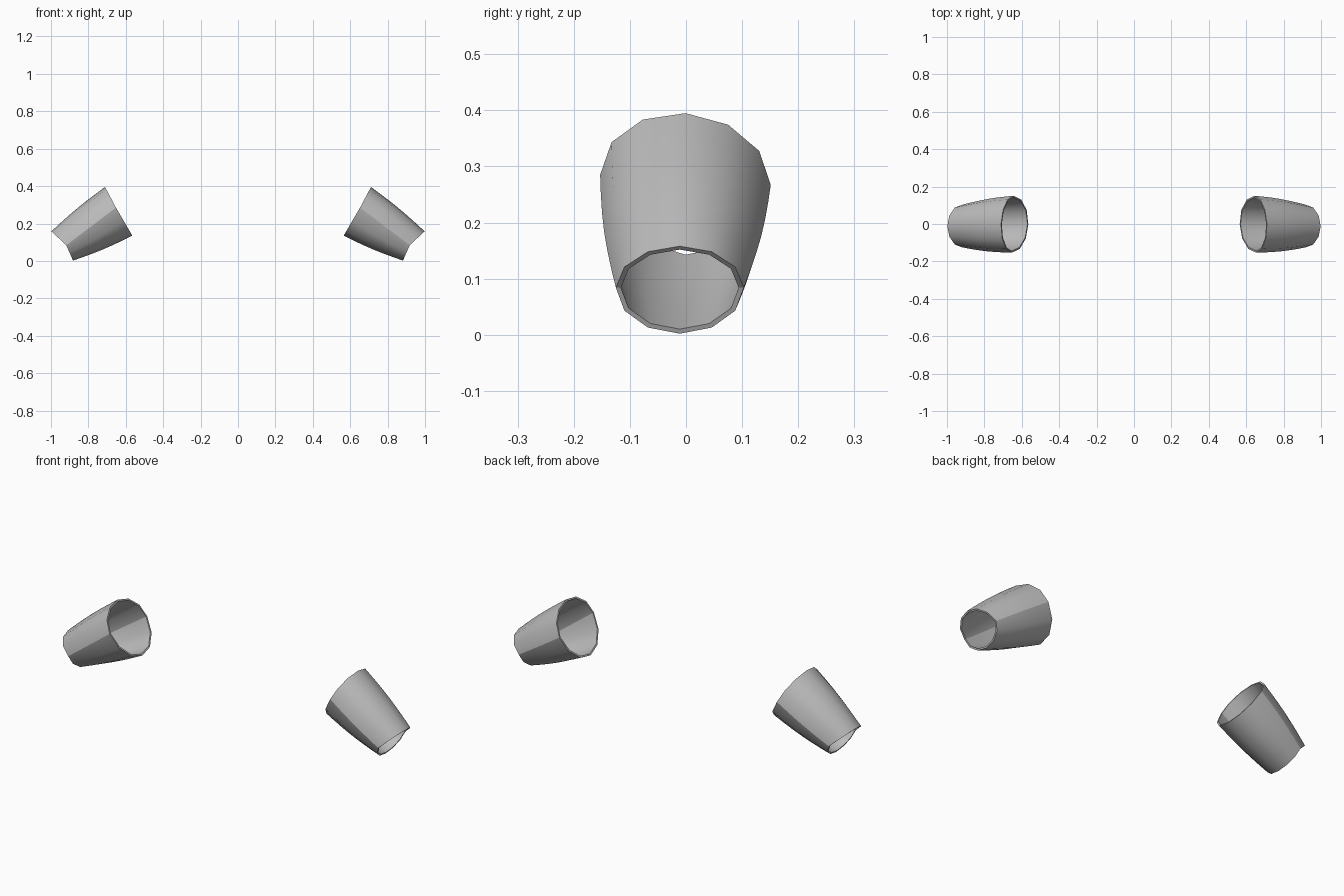
import bpy, bmesh
from math import sin, cos, pi, radians
from mathutils import Vector

cube = bpy.data.objects.get("Cube")
if cube:
    bpy.data.objects.remove(cube)

SIDES, STEPS, WALL = 12, 6, 0.009

grey = bpy.data.materials.new("plain grey")
grey.use_nodes = True
colour = (0.5, 0.5, 0.5, 1)
grey.diffuse_color = colour
grey.node_tree.nodes["Principled BSDF"].inputs["Base Color"].default_value = colour

# End openings: top, side crease and bottom points, centre y, half width, tilt
wide_end = dict(top=Vector((0.711, 0, 0.395)), side=Vector((0.648, 0, 0.276)),
                bottom=Vector((0.565, 0, 0.135)), y=-0.001, width=0.152, tilt=0.06)
cuff_end = dict(top=Vector((0.998, 0, 0.158)), side=Vector((0.918, 0, 0.084)),
                bottom=Vector((0.882, 0, 0.002)), y=-0.011, width=0.114, tilt=0.0)


def end_point(end, angle, inset):
    """Point on an opening whose upper and lower halves fold at the side crease."""
    s, c = sin(angle), cos(angle)
    arm = (end["top"] if s > 0 else end["bottom"]) - end["side"]
    p = end["side"] + arm * abs(s) * (1 - inset / arm.length)
    dy = c * (end["width"] - inset)
    return p + Vector((-0.5 * end["tilt"] * dy, end["y"] + dy, -end["tilt"] * dy))


def sleeve_point(t, angle, inset):
    p = end_point(wide_end, angle, inset).lerp(end_point(cuff_end, angle, inset), t)
    bulge = 0.007 * sin(pi * t)
    return p + Vector((0.5 * sin(angle), cos(angle), 0.85 * sin(angle))) * bulge


def make_sleeve(name, mirror):
    bm = bmesh.new()
    # Outer shell runs to the cuff, inner shell runs back
    stations = [(i / STEPS, 0) for i in range(STEPS + 1)]
    stations += [(t, WALL) for t, _ in reversed(stations)]
    rings = []
    for t, inset in stations:
        ring = []
        for k in range(SIDES):
            p = sleeve_point(t, 2 * pi * k / SIDES, inset)
            ring.append(bm.verts.new((p.x * mirror, p.y, p.z)))
        rings.append(ring)
    for i, ring in enumerate(rings):
        following = rings[(i + 1) % len(rings)]
        for k in range(SIDES):
            n = (k + 1) % SIDES
            face = bm.faces.new((ring[k], ring[n], following[n], following[k]))
            face.smooth = True
    bmesh.ops.recalc_face_normals(bm, faces=bm.faces)

    # Sharp rims at both openings and sharp creases along the two sides
    for i, ring in enumerate(rings):
        following = rings[(i + 1) % len(rings)]
        for k in range(SIDES):
            if i in (0, STEPS, STEPS + 1, len(rings) - 1):
                bm.edges.get((ring[k], ring[(k + 1) % SIDES])).smooth = False
            if k % (SIDES // 2) == 0:
                bm.edges.get((ring[k], following[k])).smooth = False

    mesh = bpy.data.meshes.new(name)
    bm.to_mesh(mesh)
    bm.free()
    mesh.materials.append(grey)
    obj = bpy.data.objects.new(name, mesh)
    bpy.context.collection.objects.link(obj)


make_sleeve("left_sleeve", 1)
make_sleeve("right_sleeve", -1)
